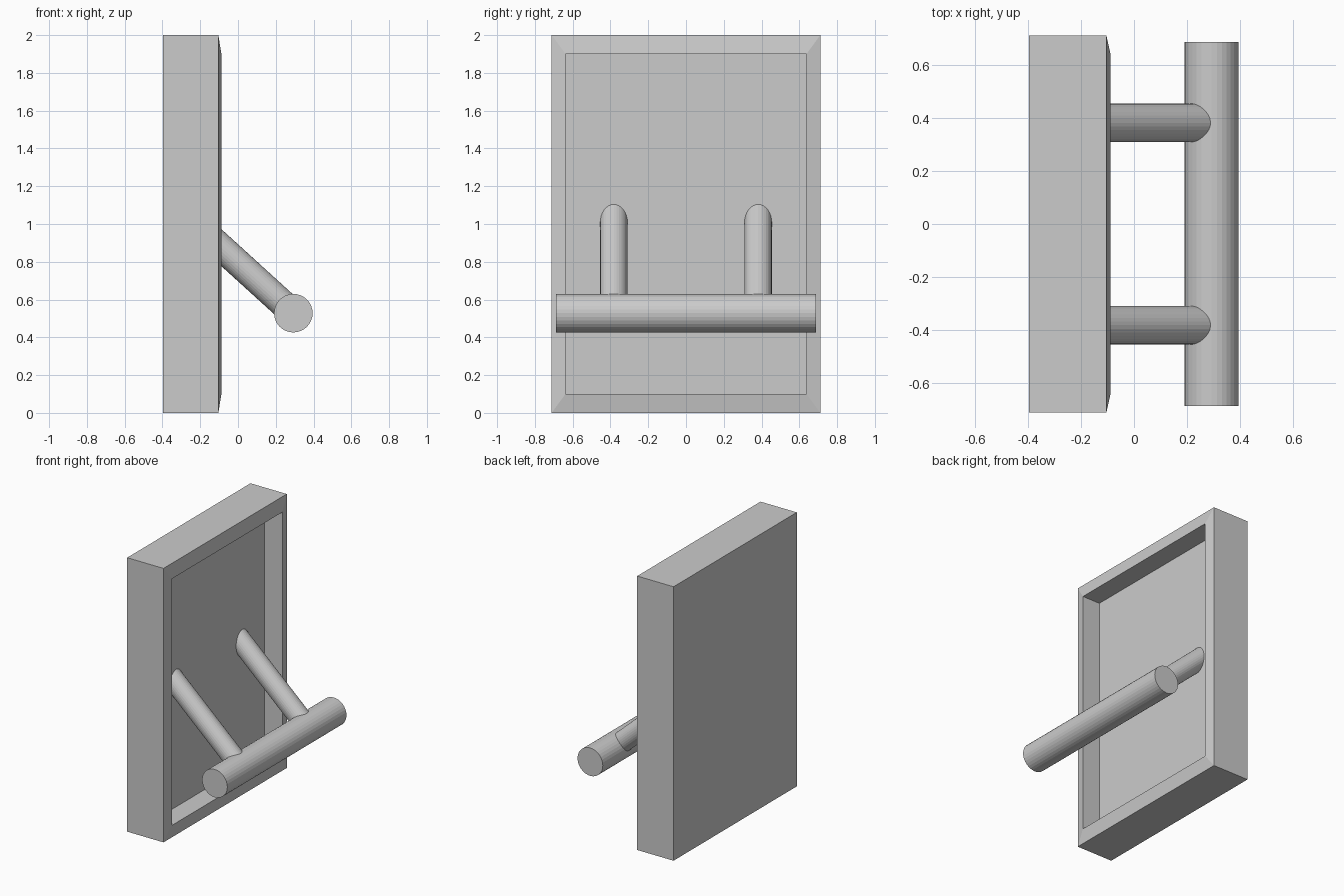
import bpy, bmesh
from mathutils import Vector

if "Cube" in bpy.data.objects:
    bpy.data.objects.remove(bpy.data.objects["Cube"])


def make_object(name, bm):
    bmesh.ops.recalc_face_normals(bm, faces=bm.faces)
    mesh = bpy.data.meshes.new(name)
    bm.to_mesh(mesh)
    bm.free()
    obj = bpy.data.objects.new(name, mesh)
    bpy.context.collection.objects.link(obj)
    return obj


def rod(name, start, end, radius, sides=32):
    start, end = Vector(start), Vector(end)
    axis = end - start
    bm = bmesh.new()
    bmesh.ops.create_cone(bm, cap_ends=True, segments=sides, radius1=radius,
                          radius2=radius, depth=axis.length)
    obj = make_object(name, bm)
    obj.location = (start + end) / 2
    obj.rotation_mode = 'QUATERNION'
    obj.rotation_quaternion = axis.to_track_quat('Z', 'Y')
    return obj


# Wall panel: nested rectangles (x, half width, half height) form the
# back, outer sides, sloped rim and recessed floor
bm = bmesh.new()
rings = []
for x, w, h in [(-0.397, 0.711, 1.0), (-0.104, 0.711, 1.0),
                (-0.088, 0.638, 0.9), (-0.232, 0.638, 0.9)]:
    rings.append([bm.verts.new((x, sy * w, 1.0 + sz * h))
                  for sy, sz in [(-1, -1), (1, -1), (1, 1), (-1, 1)]])
for a, b in zip(rings, rings[1:]):
    for i in range(4):
        j = (i + 1) % 4
        bm.faces.new((a[i], a[j], b[j], b[i]))
bm.faces.new(rings[0])
bm.faces.new(rings[-1])
make_object("recessed_panel", bm)

# Horizontal bar
bar_x, bar_z = 0.293, 0.528
rod("cross_bar", (bar_x, -0.687, bar_z), (bar_x, 0.687, bar_z), 0.102)

# Two slanted arms from the recess floor down into the bar
for side, label in [(-1, "near"), (1, "far")]:
    y = side * 0.382
    rod(label + "_arm", (-0.31, y, bar_z + 0.91 * (bar_x + 0.31)),
        (bar_x, y, bar_z), 0.0725)
